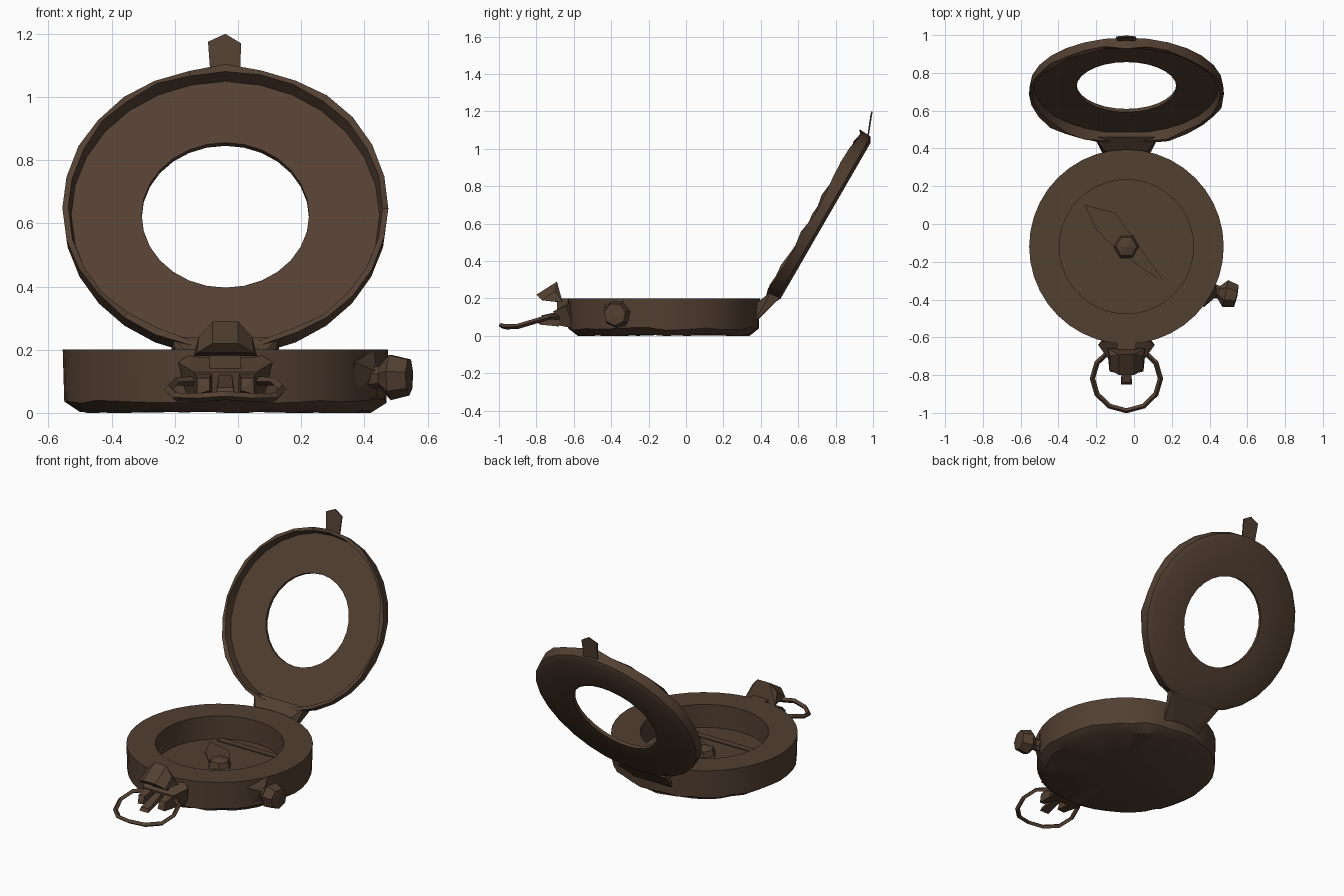
import bpy, bmesh, math, random
from mathutils import Matrix, Vector

random.seed(4)
if "Cube" in bpy.data.objects:
    bpy.data.objects.remove(bpy.data.objects["Cube"])

CX, CY = -0.04, -0.12          # centre of the case
brown = bpy.data.materials.new("dark brown")
brown.use_nodes = True
colour = (0.085, 0.05, 0.031, 1)
brown.diffuse_color = colour
bsdf = brown.node_tree.nodes["Principled BSDF"]
bsdf.inputs["Base Color"].default_value = colour
bsdf.inputs["Roughness"].default_value = 0.8


def finish(name, bm, smooth=False, matrix=Matrix()):
    bmesh.ops.remove_doubles(bm, verts=bm.verts, dist=1e-5)
    bmesh.ops.recalc_face_normals(bm, faces=bm.faces)
    bm.transform(matrix)
    mesh = bpy.data.meshes.new(name)
    bm.to_mesh(mesh)
    bm.free()
    mesh.materials.append(brown)
    ob = bpy.data.objects.new(name, mesh)
    bpy.context.collection.objects.link(ob)
    if smooth:
        bpy.ops.object.select_all(action="DESELECT")
        ob.select_set(True)
        bpy.context.view_layer.objects.active = ob
        bpy.ops.object.shade_smooth_by_angle(angle=math.radians(35))
    return ob


def lathe(profile, steps, closed=False):
    """Spin a (radius, height) profile around z."""
    bm = bmesh.new()
    vs = [bm.verts.new((r, 0, z)) for r, z in profile]
    edges = [bm.edges.new(p) for p in zip(vs, vs[1:])]
    if closed:
        edges.append(bm.edges.new((vs[-1], vs[0])))
    bmesh.ops.spin(bm, geom=vs + edges, cent=(0, 0, 0), axis=(0, 0, 1),
                   angle=math.tau, steps=steps, use_duplicate=False)
    bmesh.ops.remove_doubles(bm, verts=bm.verts, dist=1e-5)
    return bm


def hull(name, points, mirror=False, matrix=Matrix()):
    """Faceted lump around points, optionally mirrored about the case axis."""
    pts = list(points)
    if mirror:
        pts = [(CX + s * x, y, z) for x, y, z in pts for s in (1, -1)]
    bm = bmesh.new()
    vs = [bm.verts.new(p) for p in pts]
    bmesh.ops.remove_doubles(bm, verts=vs, dist=1e-5)
    res = bmesh.ops.convex_hull(bm, input=bm.verts)
    loose = [v for v in bm.verts if not v.link_faces]
    bmesh.ops.delete(bm, geom=loose, context="VERTS")
    return finish(name, bm, False, matrix)


def plate(name, outline, low, high):
    """Flat plate from an (x, y) outline between two heights."""
    return hull(name, [(x, y, z) for x, y in outline for z in (low, high)])


# Case with a round well
case = lathe([(0, 0.005), (0.46, 0.005), (0.51, 0.04), (0.515, 0.2),
              (0.355, 0.2), (0.355, 0.06), (0, 0.06)], 40)
for v in case.verts:
    if 0.4 < v.co.xy.length < 0.512 and v.co.z < 0.05:
        v.co.z = max(0, v.co.z + random.uniform(-0.01, 0.005))
finish("case", case, True, Matrix.Translation((CX, CY, 0)))

# Open lid: dished ring with an uneven lip
lid = lathe([(0.25, -0.008), (0.48, -0.012), (0.512, 0.005), (0.516, 0.068),
             (0.497, 0.068), (0.488, 0.012), (0.25, 0.012)], 28, True)
for v in lid.verts:
    if v.co.z > 0.05:
        v.co.z += random.uniform(-0.015, 0.008)
    elif v.co.xy.length < 0.3:
        v.co.x *= 1.06
        v.co.y *= 1.06
finish("lid", lid, True,
       Matrix.Translation((CX, 0.735, 0.62)) @ Matrix.Rotation(math.radians(60), 4, "X"))

# Lid catch
hull("lid_catch", [(x, y + d, z) for x, y, z in
                   [(-0.095, 0.985, 1.175), (-0.04, 0.99, 1.2), (0.01, 0.985, 1.17),
                    (0.005, 0.965, 1.04), (-0.085, 0.965, 1.04)] for d in (0, 0.008)])

# Hinge
hull("hinge", [(0.12, 0.36, 0.07), (0.08, 0.4, 0.1), (0.1, 0.37, 0.17),
               (0.17, 0.5, 0.2), (0.17, 0.46, 0.24), (0.08, 0.43, 0.19)], True)

# Compass needle, hub and dial bars
needle = [(-0.26, 0.1), (-0.1, 0.06), (-0.0, -0.09), (0.17, -0.32),
          (0.05, -0.24), (-0.1, -0.13), (-0.2, -0.03)]
plate("needle", needle, 0.055, 0.068)
finish("needle_hub", lathe([(0, 0.055), (0.07, 0.055), (0.055, 0.1), (0, 0.115)], 6),
       False, Matrix.Translation((CX, CY, 0)))
for name, y, half in (("dial_bar_back", 0.16, 0.2), ("dial_bar_front", -0.31, 0.24)):
    plate(name, [(CX + sx * half, y + sy) for sx in (-1, 1) for sy in (-0.02, 0.02)],
          0.055, 0.066)

# Side knob, pointing outwards from the case
turn = (Matrix.Translation((0.42, -0.355, 0.115)) @ Matrix.Rotation(math.radians(-12), 4, "Z")
        @ Matrix.Rotation(math.radians(90), 4, "Y"))
finish("side_knob", lathe([(0, -0.06), (0.045, -0.05), (0.035, 0.03), (0.075, 0.065),
                           (0.06, 0.125), (0, 0.13)], 7), False, turn)
hull("knob_shoulder", [(0.35, -0.42, 0.04), (0.37, -0.44, 0.16), (0.43, -0.33, 0.2),
                       (0.44, -0.32, 0.05), (0.36, -0.38, 0.19), (0.44, -0.38, 0.13)])

# Front lug, prongs, hood and tongue
hull("front_lug", [(0.12, -0.6, 0.04), (0.12, -0.62, 0.18), (0.15, -0.64, 0.16),
                   (0.08, -0.7, 0.06), (0.1, -0.71, 0.13)], True)
for side, name in ((-1, "prong_right"), (1, "prong_left")):
    hull(name, [(CX + side * x, y, z) for x, y, z in
                [(0.04, -0.68, 0.05), (0.1, -0.68, 0.05), (0.1, -0.68, 0.13),
                 (0.04, -0.68, 0.13), (0.05, -0.79, 0.07), (0.09, -0.78, 0.06),
                 (0.09, -0.77, 0.11), (0.05, -0.77, 0.11)]])
hull("hood", [(0.1, -0.66, 0.18), (0.085, -0.7, 0.24), (0.04, -0.69, 0.29),
              (0.09, -0.77, 0.19), (0.04, -0.8, 0.22), (0.06, -0.68, 0.18)], True)
hull("hood_stem", [(x, y, z) for x in (0.05,) for y in (-0.63, -0.69) for z in (0.1, 0.2)], True)
hull("tongue", [(0.02, -0.69, 0.09), (0.02, -0.69, 0.125), (0.03, -0.85, 0.06),
                (0.025, -0.84, 0.08)], True)

# Hanging ring, a thin faceted band
band = lathe([(0.185, 0.0), (0.172, 0.014), (0.158, 0.0), (0.172, -0.014)], 12, True)
for v in band.verts:
    v.co.x *= 1.05
    v.co.z += 0.01 * math.sin(3 * math.atan2(v.co.y, v.co.x))
finish("hanging_ring", band, False,
       Matrix.Translation((CX, -0.818, 0.075)) @ Matrix.Rotation(math.radians(10), 4, "X"))
